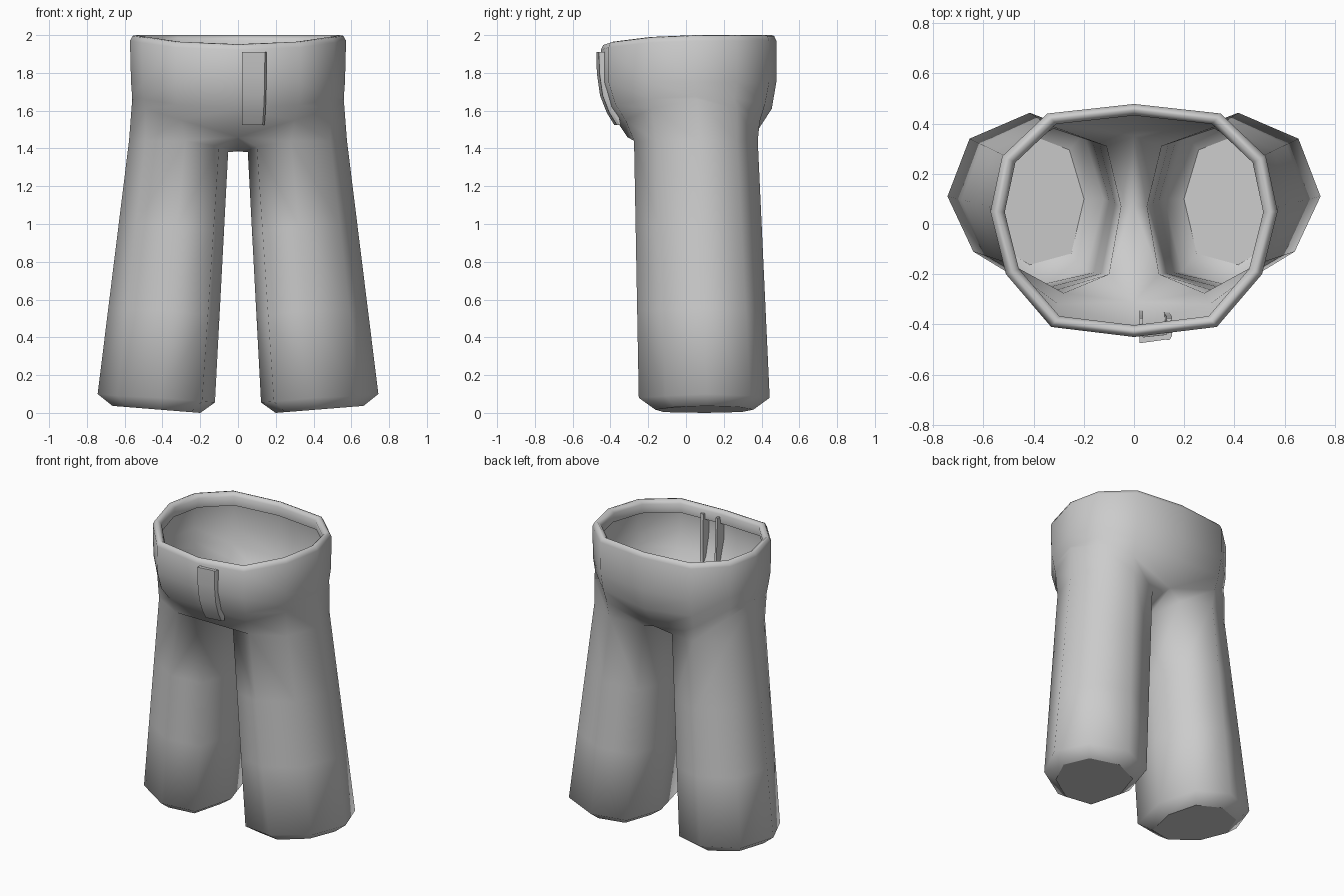
import bpy, bmesh

if "Cube" in bpy.data.objects:
    bpy.data.objects.remove(bpy.data.objects["Cube"])


def finish(name, bm, mods, angle=1.0):
    me = bpy.data.meshes.new(name)
    bm.to_mesh(me)
    bm.free()
    ob = bpy.data.objects.new(name, me)
    bpy.context.collection.objects.link(ob)
    for kind, props in mods:
        m = ob.modifiers.new(kind.title(), kind)
        for k, v in props.items():
            setattr(m, k, v)
    bpy.ops.object.select_all(action='DESELECT')
    ob.select_set(True)
    bpy.context.view_layer.objects.active = ob
    for m in list(ob.modifiers):
        bpy.ops.object.modifier_apply(modifier=m.name)
    bpy.ops.object.shade_smooth_by_angle(angle=angle)
    return ob


def loft(bm, upper, lower, closed):
    n = len(upper)
    for i in range(n if closed else n - 1):
        j = (i + 1) % n
        bm.faces.new((upper[i], lower[i], lower[j], upper[j]))


# Trousers: right half of the shell, rings run front -> side -> back
waist = [(0, -.45), (.33, -.41), (.51, -.2), (.572, .05),
         (.525, .27), (.345, .44), (0, .478)]
rim_z = [1.952, 1.965, 1.99, 2.0, 2.0, 2.0, 2.0]
hip = [(0, -.31, 1.46), (.3, -.32, 1.55), (.49, -.18, 1.61), (.56, .06, 1.66),
       (.51, .27, 1.61), (.33, .39, 1.54), (0, .35, 1.45)]

bm = bmesh.new()


def ring(pts):
    return [bm.verts.new(p) for p in pts]


def waist_ring(s, drop):
    return ring([(x * s, .02 + (y - .02) * s, z - drop) for (x, y), z in zip(waist, rim_z)])


# the first rings form the rolled waistband, folded over to the inside
rings = [waist_ring(.915, .09), waist_ring(.9, .025), waist_ring(.945, 0),
         waist_ring(.975, .004), waist_ring(1, .03),
         ring([(x * .99, y, 1.75) for x, y in waist]),
         ring([(x * .98, y * (.91 if y < 0 else .95), 1.61 + .2 * x * x) for x, y in waist]),
         ring(hip)]
for a, b in zip(rings, rings[1:]):
    loft(bm, a, b, False)

# Leg loop: five outer hip points, then back, middle and front of the crotch
crotch = bm.verts.new((0, .07, 1.385))
h = rings[-1]
loop = h[1:6] + [h[6], crotch, h[0]]
leg_top = [(.28, -.275, 1.44), (.49, -.16, 1.44), (.577, .07, 1.44), (.51, .27, 1.44),
           (.32, .38, 1.44), (.11, .31, 1.41), (.052, .07, 1.38), (.1, -.2, 1.41)]
leg_low = [(.41, -.25, .08), (.64, -.11, .09), (.743, .11, .1), (.655, .34, .09),
           (.415, .443, .08), (.2, .36, .06), (.122, .1, .055), (.19, -.19, .06)]
legs = [ring(leg_top)]
for t in (.33, .66):
    legs.append(ring([tuple(p + (q - p) * t for p, q in zip(a, b))
                      for a, b in zip(leg_top, leg_low)]))
legs.append(ring(leg_low))
sole = []
for x, y, z in leg_low:
    sx, sy = .43 + (x - .43) * .75, .1 + (y - .1) * .75
    sole.append((sx, sy, max(0, (sx - .2) * .08)))
legs.append(ring(sole))
for a, b in zip([loop] + legs, legs):
    loft(bm, a, b, True)
cap = bm.faces.new(legs[-1][::-1])
for e in cap.edges:
    e.smooth = False

finish("trousers", bm, [('MIRROR', {'use_clip': True, 'merge_threshold': .001})], 1.4)

# Fly: a raised flap and an edge strip swept down the curved front
path = [(-.475, 1.91), (-.472, 1.8), (-.455, 1.68), (-.42, 1.59), (-.38, 1.525)]


def sweep(name, section):
    global bm
    bm = bmesh.new()
    rows = []
    for k, (y, z) in enumerate(path):
        back = max(y + .035, -.375 + .005 * k)
        shift = .012 * k * k / 16
        rows.append(ring([(x - (shift if x > .1 else 0), back if d is None else y + d, z)
                          for x, d in section]))
    for a, b in zip(rows, rows[1:]):
        loft(bm, a, b, True)
    bm.faces.new(rows[0])
    bm.faces.new(rows[-1][::-1])
    finish(name, bm, [], .6)


sweep("fly_flap", [(.022, None), (.022, 0), (.13, .015), (.13, .035), (.036, .025), (.036, None)])
sweep("fly_edge_strip", [(.13, None), (.13, .012), (.142, .014), (.152, .03), (.152, None)])
